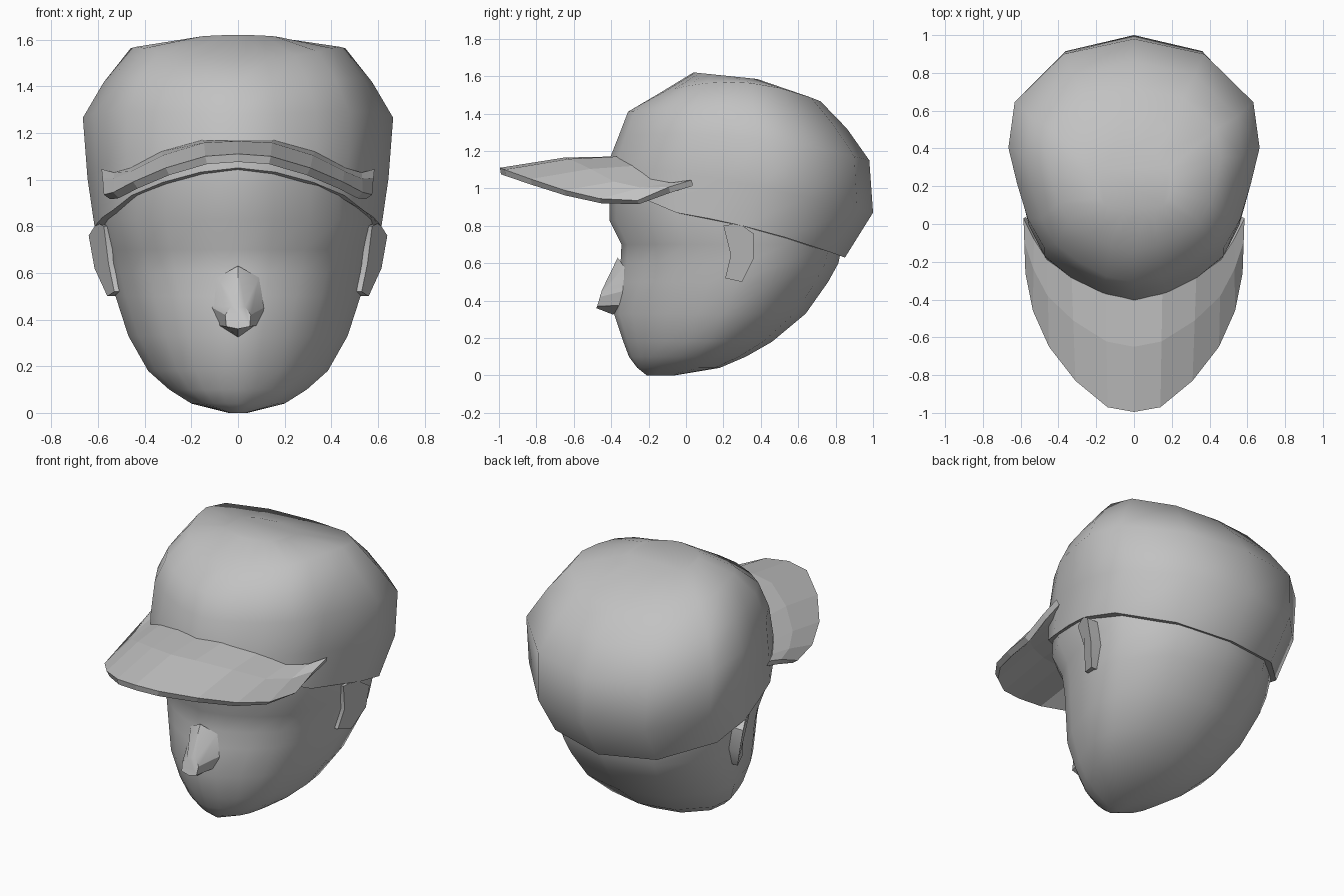
import bpy, math

cube = bpy.data.objects.get("Cube")
if cube:
    bpy.data.objects.remove(cube, do_unlink=True)

clay = bpy.data.materials.new("clay_grey")
clay.use_nodes = True
GREY = (0.54, 0.54, 0.54, 1)
clay.diffuse_color = GREY
clay.node_tree.nodes["Principled BSDF"].inputs["Base Color"].default_value = GREY

# Half outline seen from above: share of half width, share of length front to back
OUTLINE = [(0, 0), (.28, .028), (.56, .095), (.78, .175), (.9, .29), (.96, .43),
           (1, .57), (.95, .75), (.56, .94), (0, 1)]
WIDEST = .57


def make(name, verts, faces, smooth_angle=None):
    mesh = bpy.data.meshes.new(name)
    mesh.from_pydata(verts, [], faces)
    mesh.materials.append(clay)
    obj = bpy.data.objects.new(name, mesh)
    bpy.context.collection.objects.link(obj)
    if smooth_angle:
        mesh.shade_smooth()
        mesh.set_sharp_from_angle(angle=math.radians(smooth_angle))
    return obj


def loft(name, rings, angle):
    n = len(rings[0])
    verts = [p for ring in rings for p in ring]
    faces = [(r * n + i, r * n + (i + 1) % n, (r + 1) * n + (i + 1) % n, (r + 1) * n + i)
             for r in range(len(rings) - 1) for i in range(n)]
    faces += [range(len(verts) - n, len(verts)), range(n - 1, -1, -1)]
    return make(name, verts, faces, angle)


def mirrored(half):
    # Closes a half outline whose first and last points lie on the middle
    return half + [(-x, y, z) for x, y, z in half[-2:0:-1]]


def section(y0, z0, y1, z1, width, bow=0, pinch=0, lift=0):
    # A ring tilted front to back: bowed up at the sides, pinched and lifted at the front
    half = []
    for w, t in OUTLINE:
        x = w * width * (1 - pinch * max(0, 1 - t / WIDEST))
        z = z0 + t * (z1 - z0) + bow * 4 * t * (1 - t) + lift * max(0, 1 - t / .25)
        half.append((x, y0 + t * (y1 - y0), z))
    return mirrored(half)


# Head: level sections from chin to hidden crown
head_levels = [(0, -.21, -.06, .04, 0), (.04, -.26, .18, .2, .1), (.1, -.305, .32, .295, .15),
               (.18, -.335, .46, .385, .2), (.33, -.385, .64, .47, .22),
               (.5, -.36, .76, .525, .18), (.6, -.35, .815, .545, .15),
               (.7, -.345, .835, .56, .1), (.83, -.41, .85, .59, .08),
               (1.05, -.405, .85, .58, .08)]
loft("head", [section(y0, z, y1, z, w, pinch=p) for z, y0, y1, w, p in head_levels], 75)

# Cap crown: tilted sections from rim to top
loft("cap_crown", [
    section(-.42, .91, .85, .63, .615, .05, .07, .14),
    section(-.415, 1.14, 1, .87, .645, .02, .08),
    section(-.36, 1.28, .98, 1.15, .665, .06, .12),
    section(-.31, 1.41, .86, 1.32, .575, .06, .1),
    section(-.14, 1.51, .72, 1.465, .46, .08, .06),
    section(.04, 1.62, .38, 1.585, .2)], 75)

# Brim: rows from the crown to the outer edge
inner = [(0, -.4, 1.17), (.15, -.37, 1.17), (.33, -.28, 1.12), (.46, -.19, 1.05),
         (.53, -.08, 1.03), (.585, .03, 1.045)]
outer = [(0, -.995, 1.11), (.14, -.97, 1.1), (.31, -.83, 1.05), (.45, -.65, .99),
         (.535, -.46, .945), (.575, -.26, .935)]
middle = [tuple(a + .42 * (b - a) for a, b in zip(p, q)) for p, q in zip(inner, outer)]
middle = [(x, y, z + .02 * (1 - x)) for x, y, z in middle]
rows = [[(-x, y, z) for x, y, z in row[:0:-1]] + row for row in (inner, middle, outer)]
n = len(rows[0])
brim = make("cap_brim", [p for row in rows for p in row],
            [(r * n + i, (r + 1) * n + i, (r + 1) * n + i + 1, r * n + i + 1)
             for r in range(2) for i in range(n - 1)])
solid = brim.modifiers.new("thickness", "SOLIDIFY")
solid.thickness = .035
solid.offset = -1

# Nose: faceted wedge with a central ridge and a small blunt tip
nose_base = [(0, -.365, .63), (.09, -.33, .58), (.128, -.3, .46), (.085, -.33, .375), (0, -.39, .325)]
nose_tip = [(0, -.445, .46), (.03, -.45, .455), (.055, -.46, .42), (.05, -.475, .37), (0, -.48, .36)]
loft("nose", [mirrored(h) for h in (nose_base, nose_tip)], 30)

# Ears: flush with the head at the front and flaring at the back; outline as y, z and x
ear_outline = [(.2, .8, .575), (.28, .815, .605), (.36, .76, .64), (.36, .62, .615),
               (.3, .5, .56), (.21, .52, .53), (.24, .64, .555)]
for side, label in ((1, "left"), (-1, "right")):
    rings = [[(side * .5, y, z) for y, z, x in ear_outline],
             [(side * x, y, z) for y, z, x in ear_outline]]
    if side < 0:
        rings = [ring[::-1] for ring in rings]
    loft(label + "_ear", rings, 50)
